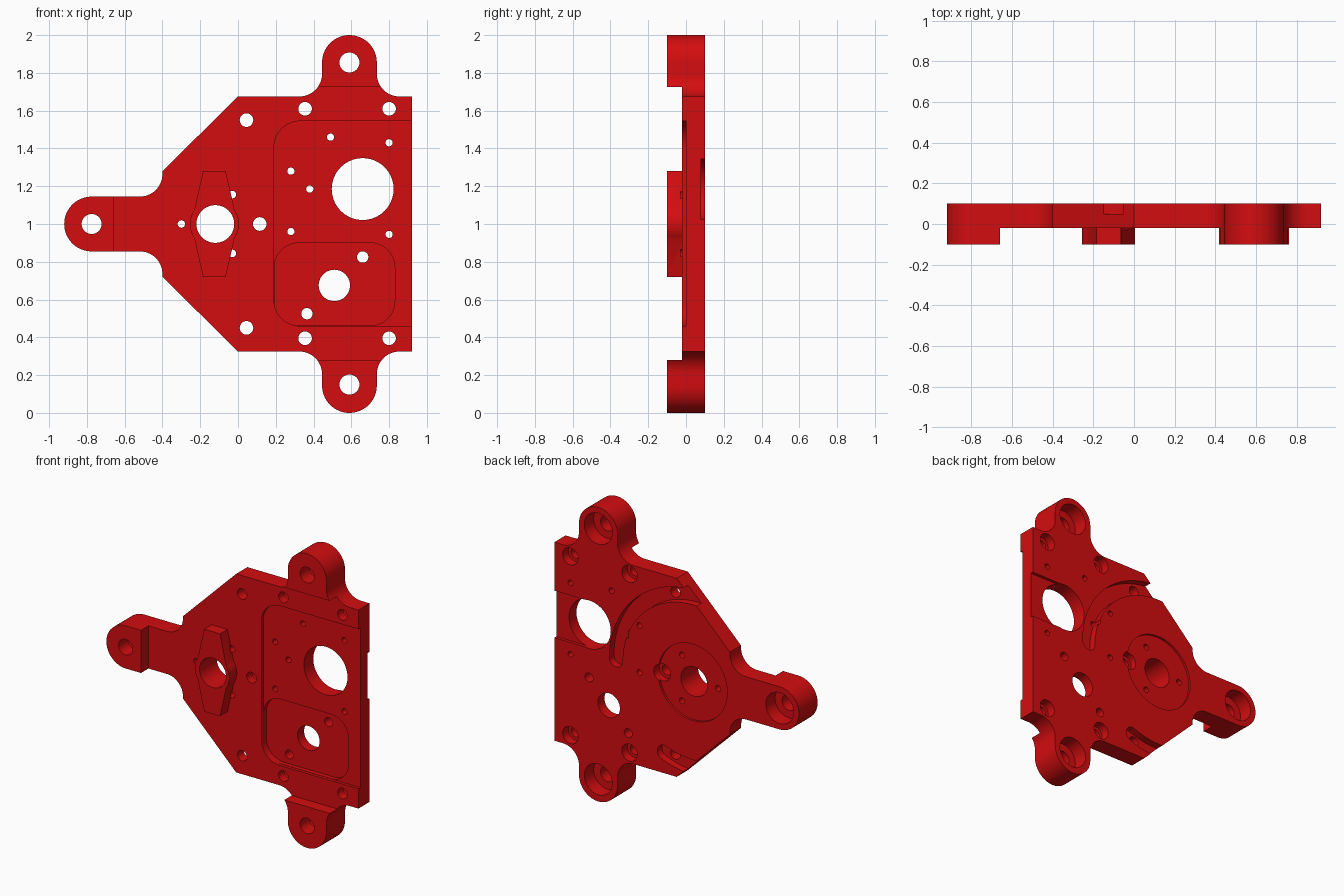
import bpy
import bmesh
from math import cos, sin, radians

if "Cube" in bpy.data.objects:
    bpy.data.objects.remove(bpy.data.objects["Cube"], do_unlink=True)

FRONT, FACE, BACK = -0.1, -0.02, 0.1
OUT = 0.2                       # cutters run past the surfaces to here
HUB = (-0.12, 1.0)

red = bpy.data.materials.new("bright red")
red.use_nodes = True
red.diffuse_color = (0.65, 0.004, 0.005, 1)
red.node_tree.nodes["Principled BSDF"].inputs["Base Color"].default_value = red.diffuse_color


def arc(cx, cz, r, a0, a1, n=16):
    steps = [radians(a0 + (a1 - a0) * i / n) for i in range(n + 1)]
    return [(cx + r * cos(a), cz + r * sin(a)) for a in steps]


def circle(cx, cz, r, n=40):
    return arc(cx, cz, r, 0, 360, n)[:-1]


def box(x0, x1, z0, z1):
    return [(x0, z0), (x1, z0), (x1, z1), (x0, z1)]


def rounded(x0, x1, z0, z1, r):
    return (arc(x1 - r, z1 - r, r, 0, 90) + arc(x0 + r, z1 - r, r, 90, 180)
            + arc(x0 + r, z0 + r, r, 180, 270) + arc(x1 - r, z0 + r, r, 270, 360))


def curved_slot(r, half, a0, a1):
    """Arc-shaped slot around the hub with round ends."""
    ends = [(HUB[0] + r * cos(radians(a)), HUB[1] + r * sin(radians(a))) for a in (a0, a1)]
    return (arc(*HUB, r + half, a0, a1, 40)
            + arc(*ends[1], half, a1, a1 + 180)[1:-1]
            + arc(*HUB, r - half, a1, a0, 40)
            + arc(*ends[0], half, a0 + 180, a0 + 360)[1:-1])


def make(name, prisms):
    """One object from several (outline, y0, y1) prisms."""
    bm = bmesh.new()
    for pts, y0, y1 in prisms:
        face = bm.faces.new([bm.verts.new((x, y0, z)) for x, z in pts])
        res = bmesh.ops.extrude_face_region(bm, geom=[face])
        moved = [v for v in res["geom"] if isinstance(v, bmesh.types.BMVert)]
        bmesh.ops.translate(bm, verts=moved, vec=(0, y1 - y0, 0))
    bmesh.ops.recalc_face_normals(bm, faces=bm.faces)
    mesh = bpy.data.meshes.new(name)
    bm.to_mesh(mesh)
    bm.free()
    mesh.materials.append(red)
    obj = bpy.data.objects.new(name, mesh)
    bpy.context.collection.objects.link(obj)
    return obj


def combine(target, name, prisms, operation="DIFFERENCE"):
    tool = make(name, prisms)
    mod = target.modifiers.new(name, "BOOLEAN")
    mod.operation, mod.solver, mod.object = operation, "EXACT", tool
    bpy.context.view_layer.objects.active = target
    bpy.ops.object.modifier_apply(modifier=mod.name)
    bpy.data.objects.remove(tool, do_unlink=True)


# Plate outline: upper half, then mirrored about the middle height
upper = [(0.92, 1.675)]
upper += arc(0.855, 1.795, 0.12, 270, 180)
upper += arc(0.59, 1.855, 0.145, 0, 180, 32)
upper += arc(0.325, 1.795, 0.12, 0, -90)
upper += [(0, 1.675), (-0.4, 1.28)]
upper += arc(-0.52, 1.265, 0.12, 0, -90)
upper += arc(-0.775, 1.0, 0.145, 90, 180)
lower = [(x, 2 - z) for x, z in reversed(upper[:-1])]
plate = make("mounting_plate", [(upper + lower, FRONT, BACK)])

# Thin the middle so only the three lugs stay thick
combine(plate, "thinning", [(box(-0.66, 1.2, 0.28, 1.725), -OUT, FACE)])

# Raised hub block on the front
half_hub = [(-0.065, 1.28), (-0.185, 1.28)] + arc(-0.125, 1.0, 0.13, 145, 180, 8)
half_hub += [(x, 2 - z) for x, z in reversed(half_hub[:-1])]
right_side = arc(-0.125, 1.0, 0.13, -35, 35, 16)
combine(plate, "hub_block", [(half_hub + right_side, FRONT, 0.0)], "UNION")

# Stepped pockets on the front
combine(plate, "wide_pocket", [(rounded(0.19, 1.3, 0.46, 1.545, 0.14), -OUT, 0.0)])
combine(plate, "deep_pocket", [(rounded(0.192, 0.83, 0.462, 0.9, 0.13), -OUT, 0.03)])

# Recesses on the back: hub ring, edge slot and two curved slots
combine(plate, "back_recesses", [
    (circle(*HUB, 0.26, 64), 0.085, OUT),
    (box(0.66, 1.2, 1.025, 1.345), 0.08, OUT),
    (curved_slot(0.577, 0.05, 0, 115), 0.05, OUT),
    (curved_slot(0.577, 0.05, -115, -68), 0.05, OUT),
])

# Counterbores on the back
lugs = [(0.59, 1.855), (0.59, 0.15), (-0.775, 1.0)]
bolts = [(0.355, 1.61), (0.8, 1.61), (0.355, 0.395), (0.8, 0.395), (0.115, 1.0)]
combine(plate, "counterbores",
        [(circle(*p, 0.105), 0.0, OUT) for p in lugs]
        + [(circle(*p, 0.058), 0.04, OUT) for p in bolts])

# Holes
slot_bolts = [(0.045, 1.55), (0.045, 0.45)]
pins = [(0.49, 1.46), (0.8, 1.43), (0.28, 1.28), (0.38, 1.185), (0.28, 0.96), (0.8, 0.945)]
holes = [(p, 0.053) for p in lugs] + [(p, 0.036) for p in bolts + slot_bolts]
holes += [(p, 0.019) for p in pins]
holes += [((0.66, 0.825), 0.03), ((0.365, 0.525), 0.03), ((0.51, 0.675), 0.083),
          ((0.66, 1.185), 0.164), (HUB, 0.1)]
hub_screws = [arc(*HUB, 0.18, a, a, 1)[0] for a in (60, 180, 300)]
combine(plate, "holes",
        [(circle(*p, r), -OUT, OUT) for p, r in holes]
        + [(circle(*p, 0.02), -0.03, OUT) for p in hub_screws])

# Smooth the round walls, keep the edges sharp
bpy.ops.object.select_all(action="DESELECT")
plate.select_set(True)
bpy.context.view_layer.objects.active = plate
bpy.ops.object.shade_smooth_by_angle(angle=radians(30))
